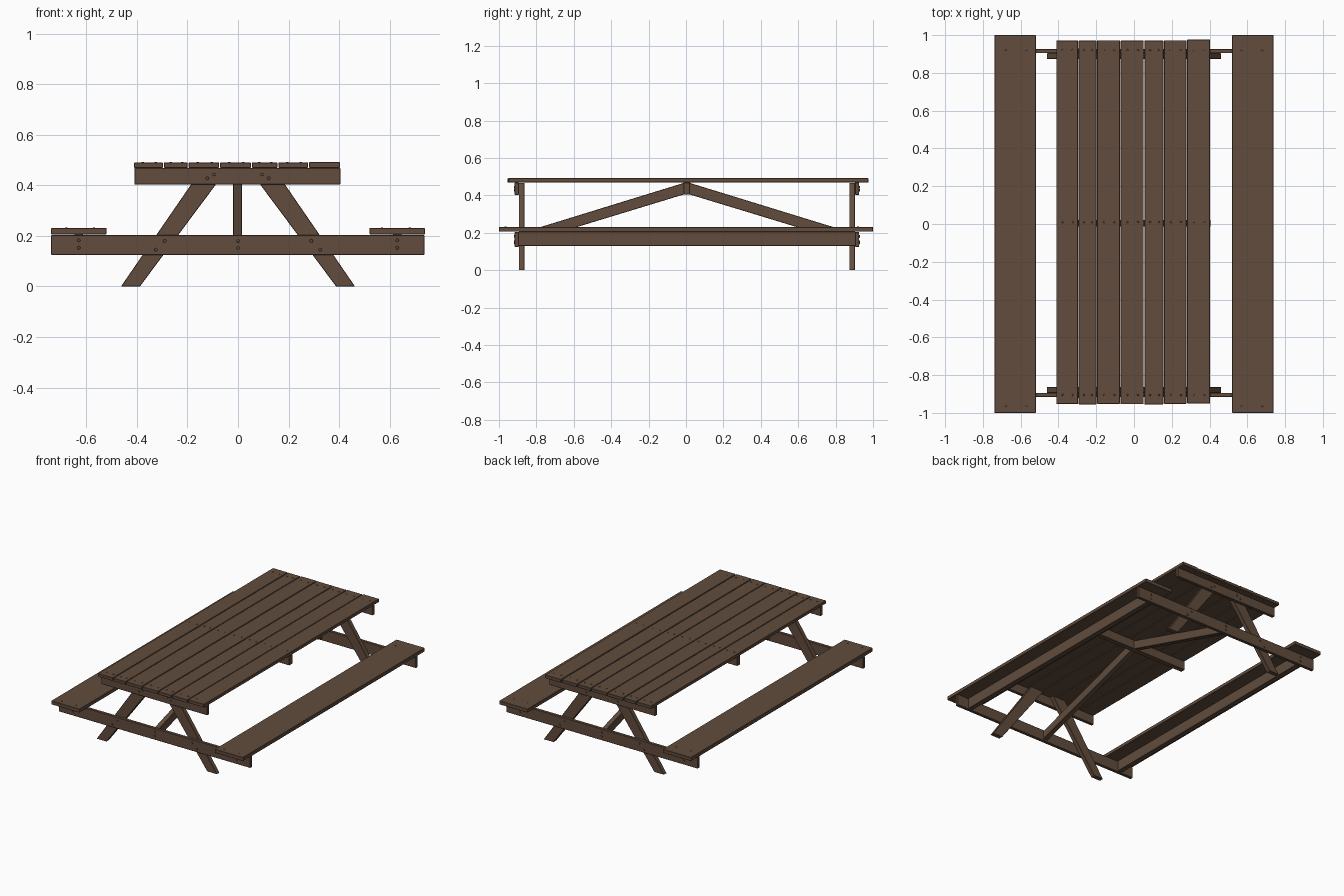
import bpy, bmesh, math, random
from mathutils import Matrix

if "Cube" in bpy.data.objects:
    bpy.data.objects.remove(bpy.data.objects["Cube"])
random.seed(4)

wood = bpy.data.materials.new("brown wood")
wood.diffuse_color = (0.12, 0.072, 0.046, 1)
wood.use_nodes = True
wood.node_tree.nodes["Principled BSDF"].inputs["Base Color"].default_value = wood.diffuse_color


def finish(name, bm):
    bmesh.ops.recalc_face_normals(bm, faces=bm.faces)
    me = bpy.data.meshes.new(name)
    bm.to_mesh(me)
    bm.free()
    me.materials.append(wood)
    ob = bpy.data.objects.new(name, me)
    bpy.context.collection.objects.link(ob)
    return ob


def extrude(name, pts, axis, a, b, bevel=0.002):
    """Extrude a 2D outline along an axis: 'y' takes (x, z), 'x' takes (y, z)."""
    def place(p, t):
        return (p[0], t, p[1]) if axis == 'y' else (t, p[0], p[1])
    bm = bmesh.new()
    lo = [bm.verts.new(place(p, a)) for p in pts]
    hi = [bm.verts.new(place(p, b)) for p in pts]
    n = len(pts)
    bm.faces.new(lo)
    bm.faces.new(hi)
    for i in range(n):
        bm.faces.new((lo[i], lo[(i + 1) % n], hi[(i + 1) % n], hi[i]))
    bmesh.ops.recalc_face_normals(bm, faces=bm.faces)
    bmesh.ops.bevel(bm, geom=bm.edges[:], offset=bevel, segments=1, affect='EDGES')
    return finish(name, bm)


def box(name, x0, x1, y0, y1, z0, z1):
    return extrude(name, [(x0, z0), (x1, z0), (x1, z1), (x0, z1)], 'y', y0, y1)


def studs(name, places, radius, depth, rot):
    bm = bmesh.new()
    for p in places:
        bmesh.ops.create_cone(bm, cap_ends=True, segments=8, radius1=radius,
                              radius2=radius * 0.7, depth=depth,
                              matrix=Matrix.Translation(p) @ rot)
    finish(name, bm)


# tabletop planks, slightly uneven
edges = [-0.413, -0.295, -0.197, -0.073, 0.053, 0.158, 0.279, 0.405]
nails = []
for i, (a, b) in enumerate(zip(edges, edges[1:])):
    d = random.uniform(-0.003, 0.003)
    box(f"table_plank_{i + 1}", a + 0.002, b - 0.002, -0.952 + d, 0.973 + d, 0.469, 0.491 + d / 3)
    for y in (-0.905, 0.01, 0.92):
        for f in (0.3, 0.75):
            nails.append((a + f * (b - a), y, 0.491))

# seats with a stiffening board on edge below each
for s, side in ((-1, "left"), (1, "right")):
    x0, x1 = sorted((s * 0.52, s * 0.739))
    box(f"{side}_seat", x0, x1, -1, 1, 0.206, 0.231)
    box(f"{side}_seat_rail", s * 0.63 - 0.017, s * 0.63 + 0.017, -0.895, 0.905, 0.13, 0.206)
    for y in (-0.965, 0.92):
        nails += [(s * 0.57, y, 0.231), (s * 0.68, y, 0.231)]
studs("nail_heads", nails, 0.006, 0.004, Matrix())

# end frames: beams outside, slanted legs inside
for s, end in ((-1, "front"), (1, "back")):
    yi, ym, yo = [0.005 + s * v for v in (0.868, 0.899, 0.921)]
    box(f"{end}_seat_beam", -0.739, 0.737, min(ym, yo), max(ym, yo), 0.125, 0.204)
    box(f"{end}_table_beam", -0.41, 0.405, min(ym, yo), max(ym, yo), 0.403, 0.469)
    for m, side in ((-1, "left"), (1, "right")):
        leg = [(0.463, 0), (0.388, 0), (0.315, 0.125), (0.04, 0.467), (0.142, 0.467), (0.36, 0.17)]
        leg = [(0.463, 0), (0.388, 0), (0.04, 0.467), (0.142, 0.467)]
        extrude(f"{end}_{side}_leg", [(m * x, z) for x, z in leg], 'y', min(yi, ym), max(yi, ym))
    bolts = [(m * x, yo, z) for m in (-1, 1) for x, z in
             ((0.63, 0.153), (0.63, 0.182), (0.29, 0.18), (0.325, 0.145), (0.095, 0.443), (0.122, 0.428))]
    bolts += [(0, yo, 0.152), (0, yo, 0.18)]
    studs(f"{end}_bolts", bolts, 0.008, 0.008, Matrix.Rotation(s * -math.pi / 2, 4, 'X'))

# middle beam under the tabletop and diagonal braces down to the seat beams
box("middle_table_beam", -0.41, 0.405, -0.013, 0.021, 0.405, 0.469)
for s, end in ((-1, "front"), (1, "back")):
    ye = 0.005 + s * 0.899
    ys = 0.004 + s * 0.015
    extrude(f"{end}_diagonal_brace", [(ys, 0.405), (ys, 0.467), (ye, 0.195), (ye, 0.136)],
            'x', -0.019, 0.016)
